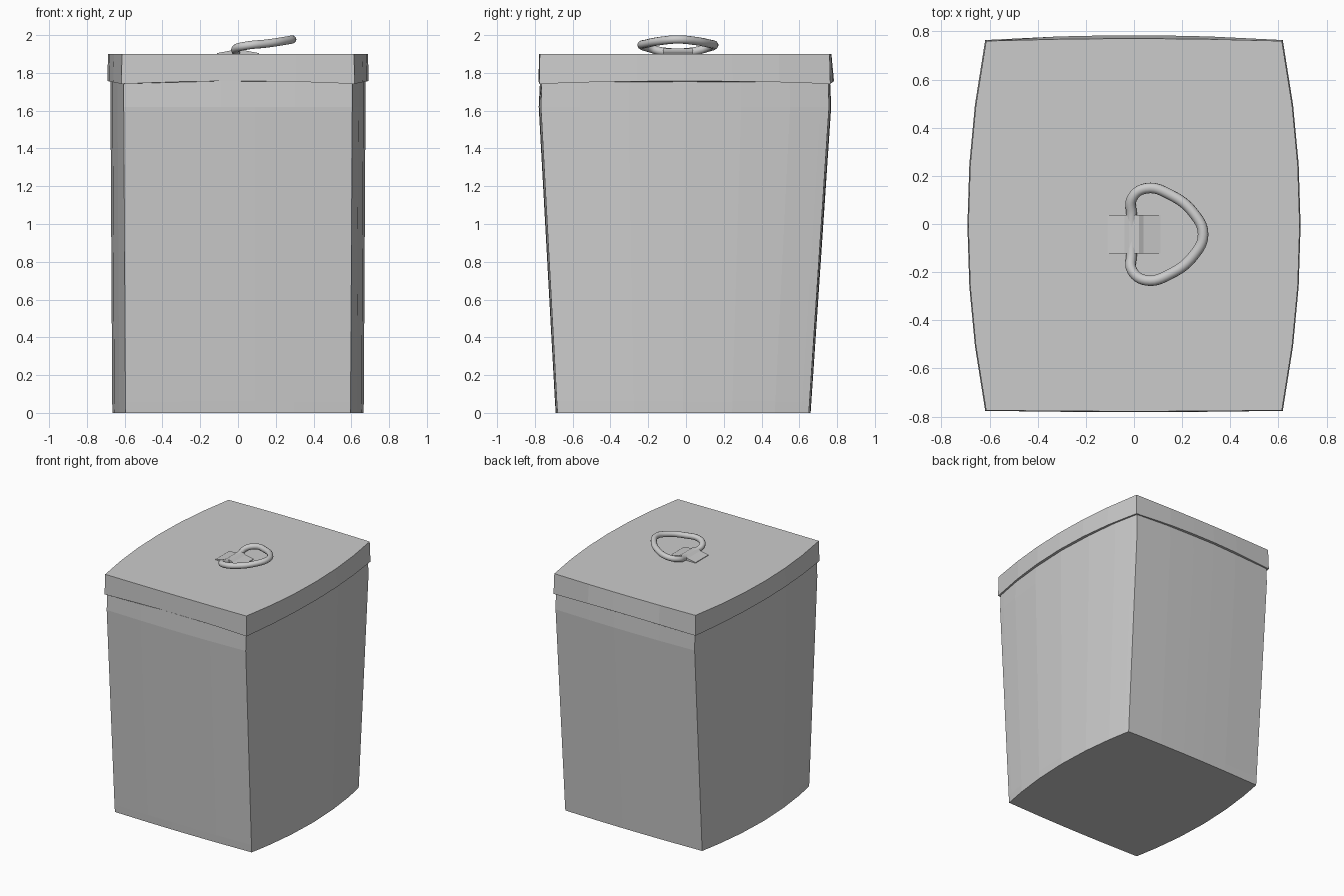
import bpy, bmesh, math

if "Cube" in bpy.data.objects:
    bpy.data.objects.remove(bpy.data.objects["Cube"])

grey = bpy.data.materials.new("plain grey")
grey.diffuse_color = (0.6, 0.6, 0.6, 1)
grey.use_nodes = True
grey.node_tree.nodes["Principled BSDF"].inputs["Base Color"].default_value = grey.diffuse_color


def finish(name, bm):
    bmesh.ops.recalc_face_normals(bm, faces=bm.faces[:])
    me = bpy.data.meshes.new(name)
    bm.to_mesh(me)
    bm.free()
    ob = bpy.data.objects.new(name, me)
    bpy.context.collection.objects.link(ob)
    me.materials.append(grey)
    return ob


def outline(z, hx, bulge, yf, yb, fb, bb, ts, arch=0.0):
    """Bulged rectangle; hx, yf, yb are the corners, ts splits the sides."""
    mid, half = (yf + yb) / 2, (yb - yf) / 2
    us = (-1, -0.5, -0.15, 0.15, 0.5)
    pts = []

    def side(s, t):
        return (s * (hx + bulge * (1 - t * t)), mid + half * t, z + arch * (1 - t * t))

    for u in us:
        pts.append((u * hx, yf - fb * (1 - u * u), z + arch * (1 - u * u)))
    pts.append(side(1, -1))
    pts += [side(1, t) for t in ts]
    for u in us:
        pts.append((-u * hx, yb + bb * (1 - u * u), z + arch * (1 - u * u)))
    pts.append(side(-1, 1))
    pts += [side(-1, -t) for t in ts]
    return pts


def loft(rings, cap_top=True):
    bm = bmesh.new()
    loops = [[bm.verts.new(p) for p in r] for r in rings]
    n = len(loops[0])
    for a, b in zip(loops, loops[1:]):
        for i in range(n):
            j = (i + 1) % n
            bm.faces.new((a[i], a[j], b[j], b[i]))
    bm.faces.new(loops[0][::-1])
    if cap_top:
        bm.faces.new(loops[-1])
    return bm


# Tapered bin body with narrow panels on the bowed sides
panels = (-0.94, -0.73, -0.39, 0, 0.39, 0.73, 0.94)
body = loft([
    outline(0.00, 0.595, 0.070, -0.680, 0.650, 0.010, 0.010, panels),
    outline(0.06, 0.596, 0.070, -0.684, 0.654, 0.010, 0.010, panels),
    outline(1.62, 0.605, 0.070, -0.768, 0.757, 0.012, 0.012, panels),
    outline(1.76, 0.605, 0.070, -0.763, 0.753, 0.010, 0.010, panels)], False)
bmesh.ops.recalc_face_normals(body, faces=body.faces[:])
seams = [e for e in body.edges
         if abs(e.verts[0].co.x) > 0.59 and abs(e.verts[1].co.z - e.verts[0].co.z) > 0.5]
bmesh.ops.split_edges(body, edges=seams)
finish("bin_body", body)

# Lid with overhanging skirt
lid_ts = (-0.65, -0.33, 0, 0.33, 0.65)
finish("lid", loft([
    outline(1.742, 0.618, 0.074, -0.776, 0.764, 0.005, 0.020, lid_ts, 0.015),
    outline(1.900, 0.614, 0.074, -0.774, 0.760, 0.004, 0.010, lid_ts)]))

# Clip that holds the ring down
bm = bmesh.new()
profile = [(-0.11, 1.895), (-0.11, 1.905), (-0.04, 1.918), (-0.02, 1.93), (0.02, 1.93),
           (0.04, 1.918), (0.11, 1.905), (0.11, 1.895)]
face = bm.faces.new([bm.verts.new((x, -0.123, z)) for x, z in profile])
ext = bmesh.ops.extrude_face_region(bm, geom=[face])
bmesh.ops.translate(bm, vec=(0, 0.161, 0),
                    verts=[v for v in ext["geom"] if isinstance(v, bmesh.types.BMVert)])
finish("handle_clip", bm)

# D-shaped ring handle, tilted up towards its free end
half = [(-0.01, 0.08, 1.913), (-0.008, 0.15, 1.931), (0.05, 0.191, 1.945),
        (0.15, 0.165, 1.955), (0.25, 0.085, 1.970)]
path = half + [(0.287, 0, 1.977)] + [(x, -y, z) for x, y, z in reversed(half)]
cu = bpy.data.curves.new("ring_handle", "CURVE")
cu.dimensions = "3D"
cu.bevel_depth = 0.022
cu.bevel_resolution = 4
cu.resolution_u = 6
sp = cu.splines.new("BEZIER")
sp.bezier_points.add(len(path) - 1)
for bp, (x, y, z) in zip(sp.bezier_points, path):
    bp.co = (x, y - 0.043, z)
    bp.handle_left_type = bp.handle_right_type = "AUTO"
sp.use_cyclic_u = True
cu.materials.append(grey)
ring = bpy.data.objects.new("ring_handle", cu)
bpy.context.collection.objects.link(ring)
bpy.context.view_layer.objects.active = ring
ring.select_set(True)
bpy.ops.object.convert(target="MESH")
bpy.ops.object.shade_smooth_by_angle(angle=math.radians(40))
